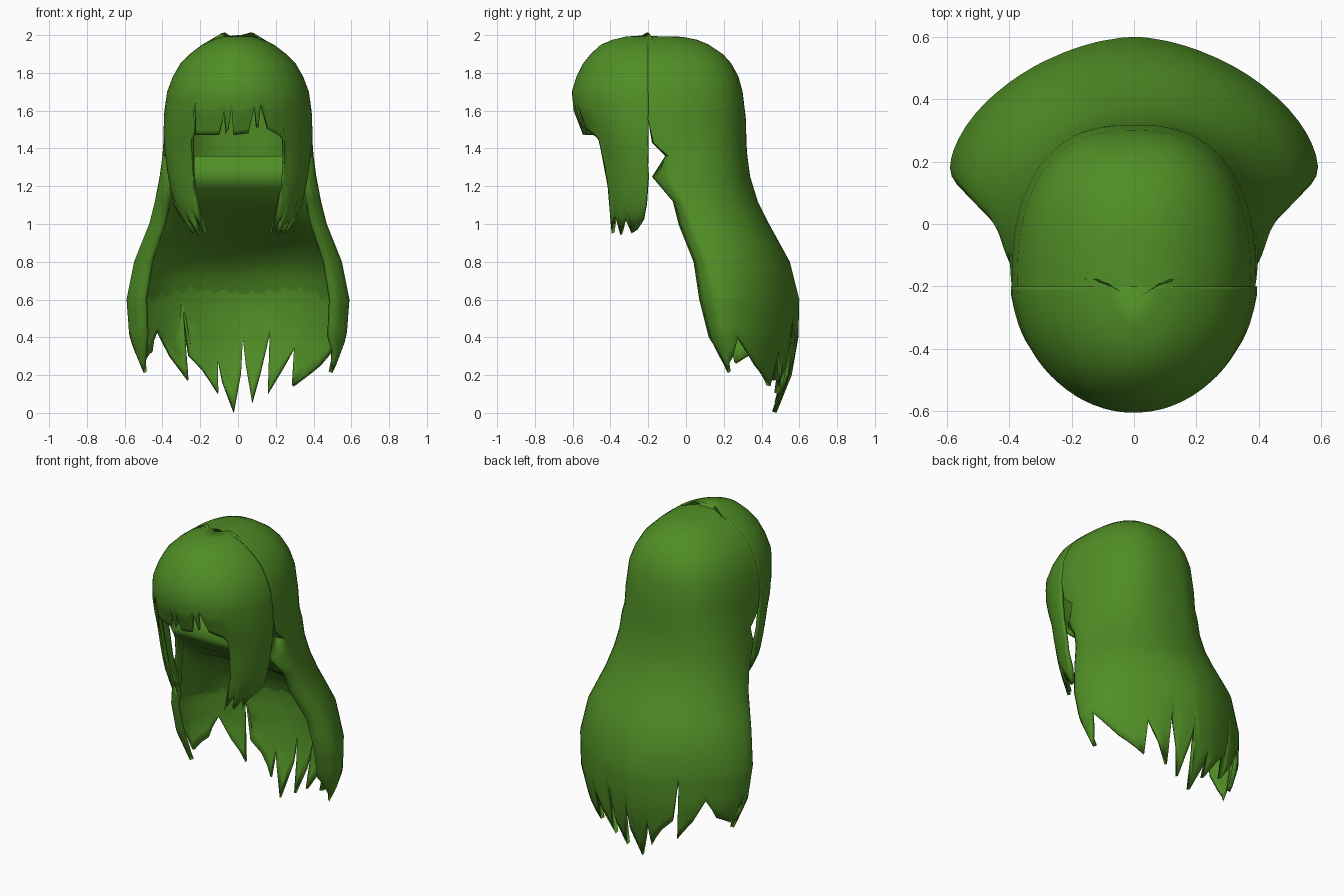
import bpy
import bmesh
import math

if "Cube" in bpy.data.objects:
    bpy.data.objects.remove(bpy.data.objects["Cube"])

green = bpy.data.materials.new("leaf_green")
green.diffuse_color = (0.08, 0.27, 0.019, 1)
green.use_nodes = True
green.node_tree.nodes["Principled BSDF"].inputs["Base Color"].default_value = green.diffuse_color


def lerp_table(table, z):
    """Interpolate rows (z, values...) listed from high z to low z."""
    if z >= table[0][0]:
        return table[0][1:]
    for hi, lo in zip(table, table[1:]):
        if z >= lo[0]:
            t = (hi[0] - z) / (hi[0] - lo[0])
            return [a + (b - a) * t for a, b in zip(hi[1:], lo[1:])]
    return table[-1][1:]


def columns(hem, step):
    """Split a zigzag hem (angle, z) into evenly fine columns."""
    out = []
    for (a0, z0), (a1, z1) in zip(hem, hem[1:]):
        n = max(1, round((a1 - a0) / step))
        out += [(a0 + (a1 - a0) * i / n, z0 + (z1 - z0) * i / n) for i in range(n)]
    return out + [hem[-1]]


def sheet(name, point, cols, levels, tail, thickness, sharp=50):
    """Hair sheet: fixed height rows, then tail rows running down to the hem."""
    verts, faces = [], []
    rows = len(levels) + tail
    for r in range(rows):
        for a, hem in cols:
            if r < len(levels):
                z = levels[r]
            else:
                z = levels[-1] + (hem - levels[-1]) * (r - len(levels) + 1) / tail
            verts.append(point(a, z))
    n = len(cols)
    for r in range(rows - 1):
        for c in range(n - 1):
            i = r * n + c
            faces.append((i, i + n, i + n + 1, i + 1))
    mesh = bpy.data.meshes.new(name)
    mesh.from_pydata(verts, [], faces)
    # close the crown to a single point
    bm = bmesh.new()
    bm.from_mesh(mesh)
    bm.verts.ensure_lookup_table()
    bmesh.ops.remove_doubles(bm, verts=bm.verts[:n], dist=.0001)
    bm.to_mesh(mesh)
    bm.free()
    mesh.materials.append(green)
    ob = bpy.data.objects.new(name, mesh)
    bpy.context.collection.objects.link(ob)
    if thickness:
        solid = ob.modifiers.new("thickness", 'SOLIDIFY')
        solid.thickness = thickness
        solid.offset = -1
    bpy.ops.object.select_all(action='DESELECT')
    ob.select_set(True)
    bpy.context.view_layer.objects.active = ob
    bpy.ops.object.shade_smooth_by_angle(angle=math.radians(sharp))
    return ob


# Front shell: z, half width, depth in front of the parting
FRONT = [(2.0, 0, 0), (1.992, .08, .12), (1.975, .135, .19), (1.95, .19, .25),
         (1.9, .255, .305), (1.85, .305, .345), (1.78, .345, .38),
         (1.7, .375, .405), (1.6, .39, .395), (1.47, .395, .345), (1.4, .39, .31),
         (1.25, .37, .29), (1.1, .34, .275), (1.0, .29, .27), (.94, .25, .27)]


def front_point(a, z):
    w, d = lerp_table(FRONT, z)
    a = math.radians(a)
    return (w * math.sin(a), -.2 - d * math.cos(a), z)


# Hem of one side lock, mirrored, with the fringe and its slits between
LOCK = [(39, 1.43), (41, 1.2), (44, .95), (49, 1.05), (57, .94), (63, 1.03),
        (71, .95), (78, .97), (85, 1.02), (88, 1.1), (90, 1.25)]
FRINGE = [(-37, 1.47), (-36, 1.63), (-34.5, 1.47), (-15, 1.47), (-10.5, 1.6),
          (-9.5, 1.48), (-7.5, 1.5), (-5, 1.61), (-3.5, 1.47), (8, 1.48),
          (13, 1.62), (14.5, 1.51), (16, 1.51), (18.5, 1.64), (24, 1.5), (36, 1.46)]
front_hem = [(-a, z) for a, z in reversed(LOCK)] + FRINGE + LOCK
sheet("fringe_and_side_locks", front_point, columns(front_hem, 5),
      [2.0, 1.992, 1.975, 1.95, 1.9, 1.85, 1.78, 1.7, 1.65], 7, .02)

# Back hair: z, half width, rear y, widest y, front edge y
BACK = [(1.996, 0, -.24, -.24, -.24), (1.991, .085, -.02, -.21, -.21),
        (1.975, .135, .06, -.2, -.2), (1.95, .19, .12, -.2, -.2),
        (1.9, .255, .195, -.2, -.2), (1.85, .305, .24, -.2, -.2),
        (1.78, .345, .278, -.2, -.2), (1.7, .375, .30, -.2, -.2),
        (1.55, .392, .318, -.2, -.2), (1.43, .395, .32, -.17, -.18),
        (1.36, .40, .325, -.09, -.11), (1.25, .415, .34, -.07, -.18),
        (1.12, .44, .38, -.01, -.07), (1.0, .47, .44, .05, -.04), (.8, .55, .55, .13, .04),
        (.6, .59, .60, .18, .07), (.4, .575, .595, .2, .12), (.2, .50, .56, .23, .2),
        (0, .42, .48, .24, .22)]


def back_point(a, z, k=1.0):
    w, rear, mid, front = lerp_table(BACK, z)
    n = 1.7 + .8 * min(1, max(0, (z - .6) / .8))
    side = -1 if a > 0 else 1
    if abs(a) > 90:
        # front flap curling slightly inward
        e = (abs(a) - 90) / 25
        return (side * w * (1 - .16 * e * e), mid - (mid - front) * e, z)
    s, c = math.sin(math.radians(abs(a))), max(0, math.cos(math.radians(a)))
    return (side * w * k * s ** (2 / n), mid + (rear - mid) * k * c ** (2 / n), z)


# Ragged strands along the bottom, from the right flap round to the left flap
BACK_HEM = [(-115, .4), (-108, .33), (-96, .21), (-82, .3), (-76, .4), (-60, .25),
            (-42, .14), (-37, .35), (-31, .22), (-24, .1), (-21, .46), (-17, .2),
            (-13, .05), (-7, .25), (-4, .4), (-2, .2), (5, 0), (13, .16), (15, .28),
            (17, .10), (26, .23), (33, .3), (35, .58), (37, .17), (46, .3), (52, .44),
            (62, .32), (80, .26), (84, .44), (96, .21), (108, .3), (115, .42)]
sheet("long_back_hair", back_point, columns(BACK_HEM, 6),
      [1.996, 1.991, 1.975, 1.95, 1.9, 1.85, 1.78, 1.7, 1.55, 1.43, 1.36, 1.25, 1.12,
       1.0, .9, .8, .7, .6], 6, .025)

# Underside at the nape: a lip across the front, sloping back into the long hair
NAPE = [(1.36, -.11), (1.25, -.175), (1.12, -.05), (1.0, .13), (.9, .28), (.8, .42),
        (.7, .51), (.6, .565)]


def nape_point(a, z):
    w, rear, mid, front = lerp_table(BACK, z)
    middle = lerp_table(NAPE, z)[0]
    s, c = math.sin(math.radians(a)), max(0, math.cos(math.radians(a)))
    x, y = w * (.84 + .12 * c) * s, front + (middle - front) * c ** .8
    # lower down it settles onto the inside of the long hair
    t = min(1, max(0, (1.0 - z) / .4))
    ix, iy, _ = back_point(-a, z, .95)
    return (x + (ix - x) * t, y + (iy - y) * t, z)


sheet("nape_underside", nape_point, [(a, .6) for a in range(-90, 91, 10)],
      [1.36, 1.31, 1.25, 1.19, 1.12, 1.06, 1.0, .9, .8, .7], 1, 0, 180)
